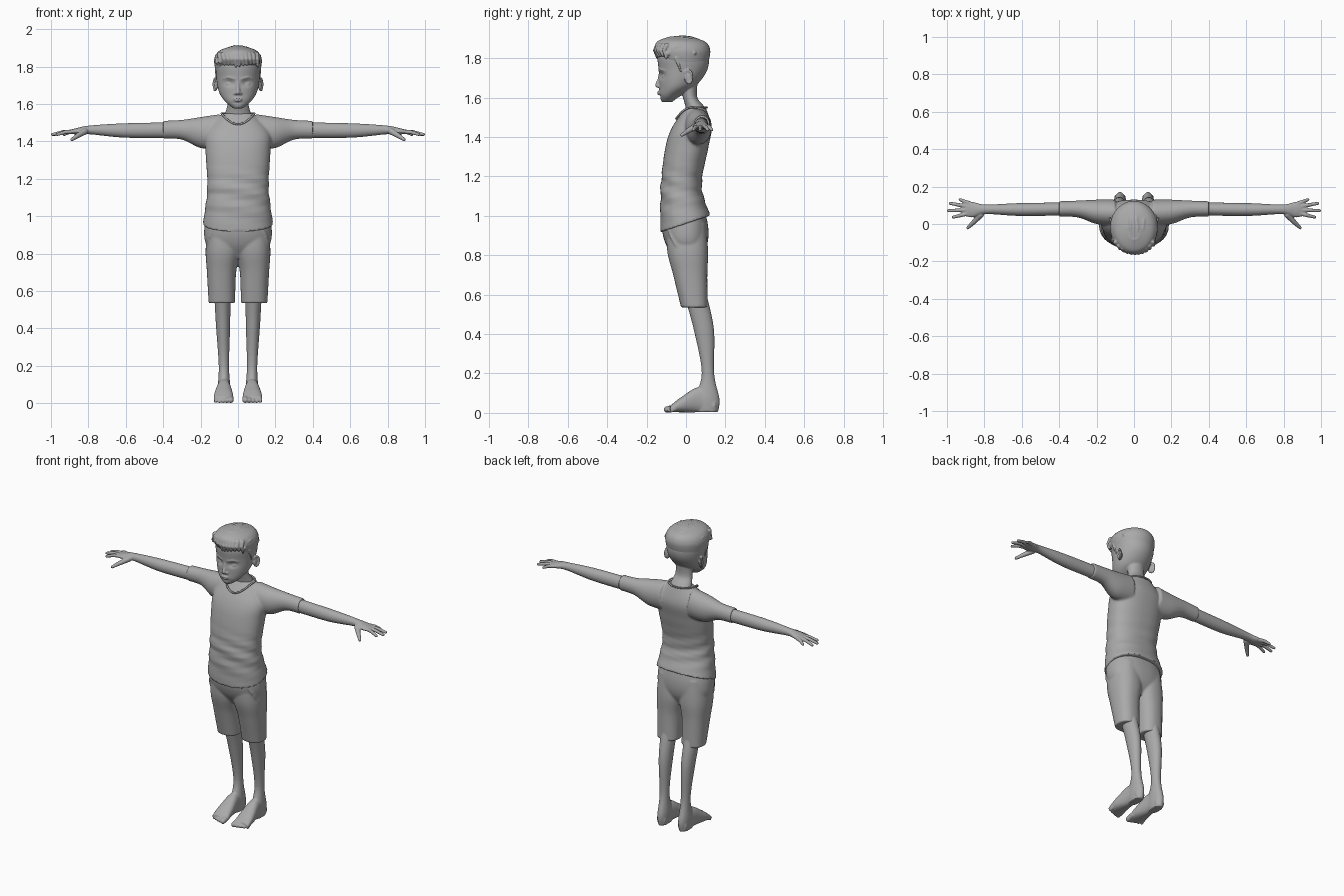
import bpy, bmesh, math, random
from math import sin, cos, pi, radians, sqrt, exp
from mathutils import Vector, Matrix

random.seed(4)
if "Cube" in bpy.data.objects:
    bpy.data.objects.remove(bpy.data.objects["Cube"], do_unlink=True)

colour = (.4, .4, .4, 1)
grey = bpy.data.materials.new("plain grey")
grey.use_nodes = True
grey.diffuse_color = colour
grey.node_tree.nodes["Principled BSDF"].inputs["Base Color"].default_value = colour


def level(z, half, front, back):
    """Horizontal section centred on the body."""
    return dict(z=z, inner=-half, outer=half, front=front, back=back)


def spline(rows, steps=8):
    """Catmull-Rom interpolation through rows of equal length."""
    out = []
    last = len(rows) - 1
    for i in range(last):
        before, here, there, after = (rows[min(max(i + k, 0), last)] for k in (-1, 0, 1, 2))
        for step in range(steps):
            t = step / steps
            row = []
            for a, b, c, d in zip(before, here, there, after):
                slope, next_slope = (c - a) / 2, (d - b) / 2
                ease = t * t * (3 - 2 * t)
                row.append(b + (c - b) * ease + slope * t * (1 - t) ** 2 - next_slope * t * t * (1 - t))
            out.append(row)
    return out + [rows[-1]]


def loft(bm, *sections, sides=64, power=2.0):
    """Skin over oval sections; the first key of a section names the axis."""
    axis = next(iter(sections[0]))
    rings = []
    for at, low_u, high_u, low_v, high_v in spline([list(s.values()) for s in sections]):
        ring = []
        for k in range(sides):
            c, s = cos(2 * pi * k / sides), sin(2 * pi * k / sides)
            c, s = (math.copysign(abs(w) ** (2 / power), w) for w in (c, s))
            u = (low_u + high_u + (high_u - low_u) * c) / 2
            v = (low_v + high_v + (high_v - low_v) * s) / 2
            ring.append(bm.verts.new({"x": (at, u, v), "y": (u, at, v), "z": (u, v, at)}[axis]))
        rings.append(ring)
    for ring, above in zip(rings, rings[1:]):
        for k in range(sides):
            bm.faces.new((ring[k - 1], ring[k], above[k], above[k - 1]))
    bm.faces.new(rings[0])
    bm.faces.new(rings[-1])
    return [vert for ring in rings for vert in ring]


def ball(bm, place, size):
    matrix = Matrix.Translation(place) @ Matrix.Diagonal((*size, 1))
    bmesh.ops.create_uvsphere(bm, u_segments=16, v_segments=10, radius=1, matrix=matrix)


def chain(bm, points, start, end):
    """Rounded limb through the points, tapering from one radius to the other."""
    points = [Vector(p) for p in points]
    radii = [start + (end - start) * i / (len(points) - 1) for i in range(len(points))]
    for place, radius in zip(points, radii):
        ball(bm, place, [radius] * 3)
    for i in range(len(points) - 1):
        along = points[i + 1] - points[i]
        turn = along.to_track_quat("Z", "Y").to_matrix().to_4x4()
        bmesh.ops.create_cone(bm, cap_ends=True, segments=12, radius1=radii[i], radius2=radii[i + 1],
                              depth=along.length, matrix=Matrix.Translation(points[i] + along / 2) @ turn)


def mirror(bm):
    copy = bmesh.ops.duplicate(bm, geom=bm.verts[:] + bm.edges[:] + bm.faces[:])["geom"]
    for item in copy:
        if isinstance(item, bmesh.types.BMVert):
            item.co.x *= -1


def finish(name, bm, detail, smoothing=2):
    """Fuse the overlapping pieces into one smooth skin."""
    bmesh.ops.recalc_face_normals(bm, faces=bm.faces)
    mesh = bpy.data.meshes.new(name)
    bm.to_mesh(mesh)
    bm.free()
    mesh.materials.append(grey)
    part = bpy.data.objects.new(name, mesh)
    bpy.context.collection.objects.link(part)
    fuse = part.modifiers.new("fuse", "REMESH")
    fuse.mode, fuse.voxel_size, fuse.use_smooth_shade = "VOXEL", detail, True
    soften = part.modifiers.new("soften", "SMOOTH")
    soften.factor, soften.iterations = .5, smoothing


# Face details on one side: nostril, eyelid, brow and ear
bm = bmesh.new()
ball(bm, (.012, -.137, 1.657), (.01, .01, .008))
ball(bm, (.045, -.108, 1.707), (.021, .013, .011))
chain(bm, [(.02, -.133, 1.735), (.05, -.126, 1.743), (.076, -.107, 1.736)], .007, .004)
ball(bm, (.117, .01, 1.7), (.009, .018, .03))
turns = [radians(25 * i - 50) for i in range(10)]
chain(bm, [(.122 + .008 * sin(a), .012 + .02 * sin(a), 1.705 + .033 * cos(a)) for a in turns], .006, .006)
mirror(bm)

# Skull with sunken eye sockets, then neck, nose and lips
skull = loft(bm, level(z=1.577, half=.025, front=-.122, back=-.07),
             level(z=1.61, half=.065, front=-.135, back=-.03),
             level(z=1.66, half=.1, front=-.136, back=.05),
             level(z=1.74, half=.116, front=-.139, back=.108),
             level(z=1.82, half=.117, front=-.14, back=.11),
             level(z=1.89, half=.06, front=-.08, back=.05), sides=80)
for vert in skull:
    x, y, z = vert.co
    if y < 0:
        vert.co.y += .014 * exp(-((abs(x) - .045) / .026) ** 2 - ((z - 1.712) / .016) ** 2)
        vert.co.y += .006 * exp(-(x / .03) ** 2 - ((z - 1.607) / .008) ** 2)
loft(bm, level(z=1.45, half=.08, front=.01, back=.11),
     level(z=1.54, half=.07, front=0, back=.1),
     level(z=1.6, half=.056, front=-.015, back=.058),
     level(z=1.67, half=.056, front=-.03, back=.058))
chain(bm, [(0, -.13, 1.725), (0, -.135, 1.69), (0, -.145, 1.662)], .008, .012)
for z, wide in ((1.628, .023), (1.617, .018)):
    ball(bm, (0, -.137, z), (wide, .008, .005))
finish("head", bm, .0045)

# Hair: cap raised over the forehead, sideburns, swept locks and a fringe
bm = bmesh.new()
chain(bm, [(.115, -.05, 1.8), (.115, -.035, 1.76), (.114, -.025, 1.73)], .01, .004)
mirror(bm)
cap = loft(bm, level(z=1.775, half=.12, front=-.135, back=.113),
           level(z=1.84, half=.127, front=-.16, back=.123),
           level(z=1.885, half=.1, front=-.145, back=.095),
           level(z=1.909, half=.035, front=-.085, back=.01))
for vert in cap:
    if vert.co.y < -.09:
        vert.co.z += max(0, 1.83 - vert.co.z) / 2
for i in range(-7, 8):
    x = i / 64
    arc = sqrt(1 - (x / .13) ** 2)
    lift = random.uniform(-.004, .004)
    sweep = [radians(15 + 19 * k) for k in range(9)]
    chain(bm, [(x + .005 * sin(4 * a + i), .128 * arc * cos(a) - .02 + lift,
                1.81 + .094 * arc * sin(a) ** .8 + lift) for a in sweep], .008, .011)
for i in range(-5, 6):
    x = i / 50
    y = -.14 * sqrt(1 - (x / .135) ** 2) - .018
    tip = random.uniform(1.797, 1.815)
    chain(bm, [(x, y + .015, 1.865), (x + .005, y, 1.84), (x + .008, y + .012, tip)], .013, .006)
finish("hair", bm, .0045, smoothing=1)

# Shirt: sleeves, then body with a slanted hem and soft folds
bm = bmesh.new()
loft(bm, dict(x=.1, front=-.01, back=.13, low=1.36, top=1.545),
     dict(x=.2, front=0, back=.13, low=1.365, top=1.53),
     dict(x=.3, front=.035, back=.125, low=1.41, top=1.515),
     dict(x=.4, front=.04, back=.122, low=1.415, top=1.51))
mirror(bm)
body = loft(bm, level(z=.96, half=.188, front=-.13, back=.124),
            level(z=1.15, half=.164, front=-.128, back=.08),
            level(z=1.34, half=.173, front=-.106, back=.112),
            level(z=1.45, half=.17, front=-.07, back=.13),
            level(z=1.55, half=.08, front=0, back=.1), power=2.3)
for vert in body:
    x, y, z = vert.co
    fold = exp(-((z - 1.13) / .1) ** 2) * sin(75 * z + 14 * x + 22 * y)
    vert.co.x *= 1 + fold / 50
    vert.co.y *= 1 + fold / 25
    vert.co.z += 1.8 * y * max(0, 1.15 - z)
finish("shirt", bm, .007)

# Collar band dipping at the front
bm = bmesh.new()
turns = [2 * pi * i / 32 for i in range(33)]
chain(bm, [(.088 * sin(a), .028 - .078 * cos(a), 1.55 - .058 * max(0, cos(a)) ** 2) for a in turns], .006, .006)
finish("collar", bm, .004, smoothing=1)

# Shorts: legs with pocket seams, then hips
bm = bmesh.new()
loft(bm, dict(z=.535, inner=.016, outer=.157, front=-.025, back=.11),
     dict(z=.7, inner=.01, outer=.166, front=-.065, back=.108),
     dict(z=.82, inner=-.012, outer=.173, front=-.095, back=.112),
     dict(z=.96, inner=0, outer=.16, front=-.1, back=.1), power=2.3)
chain(bm, [(.135, -.092, .93), (.153, -.078, .89), (.165, -.05, .85)], .005, .004)
mirror(bm)
loft(bm, level(z=.775, half=.1, front=-.05, back=.07),
     level(z=.85, half=.17, front=-.1, back=.107),
     level(z=.94, half=.18, front=-.122, back=.113),
     level(z=1.05, half=.16, front=-.11, back=.09), power=2.3)
finish("shorts", bm, .007)

# Bare arms, with fingers fanning out from the wrist
bm = bmesh.new()
loft(bm, dict(x=.33, front=.047, back=.115, low=1.42, top=1.502),
     dict(x=.6, front=.043, back=.112, low=1.42, top=1.497),
     dict(x=.79, front=.053, back=.104, low=1.438, top=1.485),
     dict(x=.86, front=.036, back=.117, low=1.437, top=1.472),
     dict(x=.905, front=.042, back=.114, low=1.442, top=1.46))
for i, reach in enumerate((.14, .185, .192, .172)):
    turn = radians(22 - 12 * i)
    spread = [(.08, 1.452), ((reach + .08) / 2, 1.45), (reach, 1.437)]
    chain(bm, [(.8 + r * cos(turn), .078 + r * sin(turn), z) for r, z in spread], .0125, .0085)
chain(bm, [(.82, .05, 1.453), (.855, .012, 1.432), (.888, -.02, 1.41)], .018, .009)
mirror(bm)
finish("arms", bm, .004)

# Lower legs, bare feet and toes
bm = bmesh.new()
loft(bm, dict(z=.6, inner=.04, outer=.128, front=-.01, back=.105),
     dict(z=.42, inner=.042, outer=.118, front=.04, back=.142),
     dict(z=.2, inner=.048, outer=.103, front=.08, back=.143),
     dict(z=.07, inner=.04, outer=.109, front=.04, back=.17),
     dict(z=.005, inner=.046, outer=.104, front=.05, back=.163))
loft(bm, dict(y=.15, inner=.045, outer=.105, low=.003, top=.07),
     dict(y=.07, inner=.04, outer=.11, low=.003, top=.13),
     dict(y=-.02, inner=.027, outer=.127, low=.003, top=.083),
     dict(y=-.08, inner=.026, outer=.13, low=.004, top=.036), power=2.3)
for i in range(5):
    radius = .016 - .002 * i
    x = .039 + .0205 * i
    chain(bm, [(x, -.055, radius + .012), (x, .006 * i - .098, radius + .001)], radius + .001, radius)
mirror(bm)
finish("legs", bm, .005)
